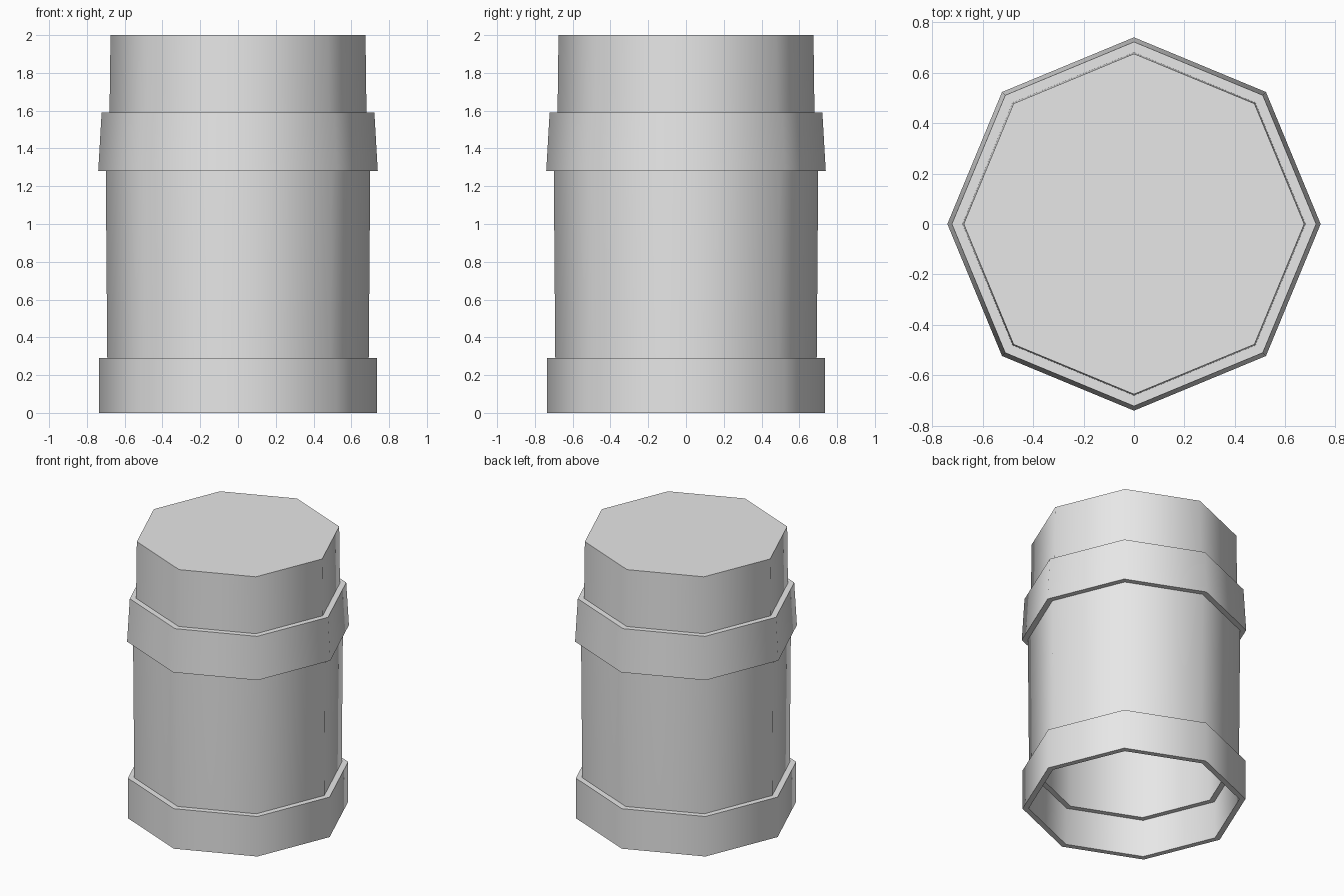
import bpy, bmesh
from math import cos, sin, radians, tau

SIDES = 8

default = bpy.data.objects.get("Cube")
if default:
    bpy.data.objects.remove(default, do_unlink=True)

# Single plain grey
grey = bpy.data.materials.new("plain_grey")
grey.use_nodes = True
color = (0.8, 0.8, 0.8, 1.0)
grey.diffuse_color = color
grey.node_tree.nodes["Principled BSDF"].inputs["Base Color"].default_value = color


def lathe(name, profile, closed=True):
    """Spin (radius, height) points; open profiles get flat end caps."""
    bm = bmesh.new()
    rings = [[bm.verts.new((r * cos(tau * i / SIDES), r * sin(tau * i / SIDES), z))
              for i in range(SIDES)] for r, z in profile]
    pairs = list(zip(rings, rings[1:]))
    if closed:
        pairs.append((rings[-1], rings[0]))
    else:
        bm.faces.new(rings[0])
        bm.faces.new(rings[-1])
    for a, b in pairs:
        for i in range(SIDES):
            j = (i + 1) % SIDES
            bm.faces.new((a[i], a[j], b[j], b[i]))
    bmesh.ops.recalc_face_normals(bm, faces=bm.faces)
    mesh = bpy.data.meshes.new(name)
    bm.to_mesh(mesh)
    bm.free()
    mesh.materials.append(grey)
    obj = bpy.data.objects.new(name, mesh)
    bpy.context.collection.objects.link(obj)
    # Rounded sides, crisp rims
    bpy.ops.object.select_all(action="DESELECT")
    obj.select_set(True)
    bpy.context.view_layer.objects.active = obj
    bpy.ops.object.shade_smooth_by_angle(angle=radians(60))
    return obj


# Open foot ring
lathe("base_ring", [(0.735, 0), (0.735, 0.29), (0.688, 0.29), (0.695, 0)])

# Hollow main wall
lathe("body_wall", [(0.692, 0.27), (0.70, 1.28), (0.70, 1.5), (0.65, 1.5), (0.65, 0.27)])

# Tapered collar
lathe("collar", [(0.74, 1.28), (0.722, 1.59), (0.67, 1.59), (0.69, 1.28)])

# Closed top, hollow underneath
lathe("top_cap", [(0.645, 1.95), (0.645, 1.45), (0.682, 1.45), (0.675, 2.0)], closed=False)
